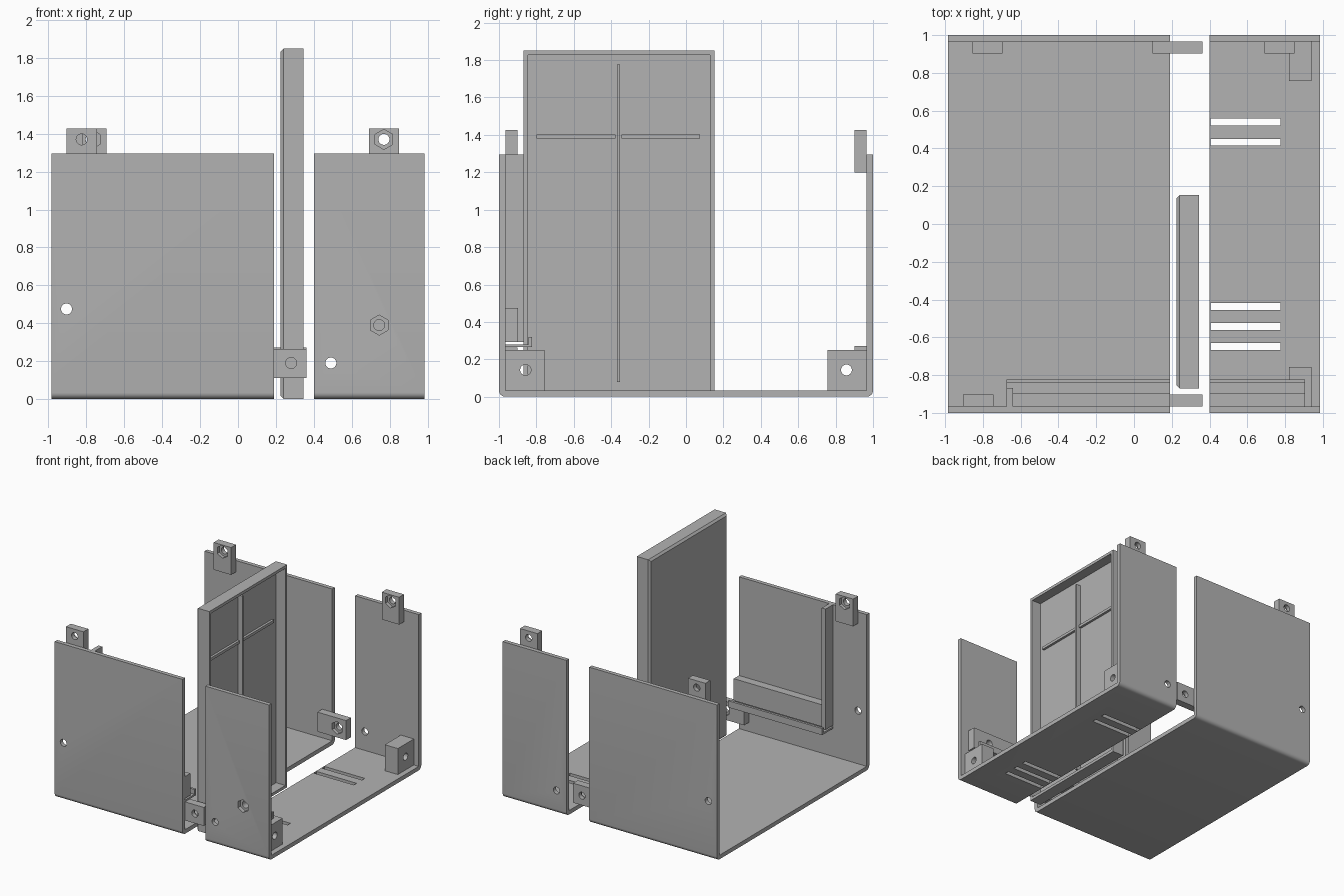
import bpy, bmesh, math
from mathutils import Matrix, Vector

if "Cube" in bpy.data.objects:
    bpy.data.objects.remove(bpy.data.objects["Cube"])

grey = bpy.data.materials.new("plain grey")
grey.use_nodes = True
grey.diffuse_color = (0.45, 0.45, 0.45, 1)
grey.node_tree.nodes["Principled BSDF"].inputs["Base Color"].default_value = (0.45, 0.45, 0.45, 1)

WALL, TOP, INNER = 0.034, 1.295, 0.966


def finish(bm, name):
    bmesh.ops.recalc_face_normals(bm, faces=bm.faces)
    mesh = bpy.data.meshes.new(name)
    bm.to_mesh(mesh)
    bm.free()
    mesh.materials.append(grey)
    ob = bpy.data.objects.new(name, mesh)
    bpy.context.collection.objects.link(ob)
    return ob


def box(name, x, y, z):
    bm = bmesh.new()
    bmesh.ops.create_cube(bm, size=1)
    for v in bm.verts:
        v.co = [(r[0] + r[1]) / 2 + c * (r[1] - r[0]) for c, r in zip(v.co, (x, y, z))]
    return finish(bm, name)


def rod(centre, axis, length, radius=0.029, sides=24):
    """Prism along x or y; six sides makes a nut pocket with points at the sides."""
    bm = bmesh.new()
    bmesh.ops.create_cone(bm, cap_ends=True, segments=sides, radius1=radius,
                          radius2=radius, depth=length)
    turn = Matrix.Rotation(math.pi / 2, 4, "X")
    if axis == "x":
        turn = Matrix.Rotation(math.pi / 2, 4, "Z") @ turn
    bmesh.ops.transform(bm, matrix=Matrix.Translation(centre) @ turn, verts=bm.verts)
    return finish(bm, "cutter")


def cut(ob, cutters):
    bpy.context.view_layer.objects.active = ob
    for c in cutters:
        c.hide_render = True
        mod = ob.modifiers.new("cut", "BOOLEAN")
        mod.operation, mod.solver, mod.object = "DIFFERENCE", "EXACT", c
        bpy.ops.object.modifier_apply(modifier=mod.name)
        bpy.data.objects.remove(c)


def smooth(ob):
    bpy.ops.object.select_all(action="DESELECT")
    ob.select_set(True)
    bpy.context.view_layer.objects.active = ob
    bpy.ops.object.shade_smooth_by_angle(angle=math.radians(30))


def shell(name, x0, x1):
    """U-shaped tray with rounded lower outside corners."""
    r = 0.034
    arc = [(1 - r + r * math.sin(a), r - r * math.cos(a))
           for a in (math.pi / 2 * i / 6 for i in range(7))]
    half = arc + [(1, TOP), (INNER, TOP), (INNER, WALL)]
    profile = half + [(-y, z) for y, z in reversed(half)]
    bm = bmesh.new()
    face = bm.faces.new([bm.verts.new((x0, y, z)) for y, z in profile])
    ext = bmesh.ops.extrude_face_region(bm, geom=[face])["geom"]
    bmesh.ops.translate(bm, vec=(x1 - x0, 0, 0),
                        verts=[g for g in ext if isinstance(g, bmesh.types.BMVert)])
    return finish(bm, name)


# Outer trays with screw holes through both walls
large = shell("large_tray", -0.985, 0.19)
cut(large, [rod((-0.905, 0, 0.475), "y", 3)])
small = shell("small_tray", 0.4, 0.985)
slots = [box("cutter", (0.405, 0.775), (y - 0.018, y + 0.018), (-0.1, 0.1))
         for y in (0.54, 0.433, -0.437, -0.542, -0.648)]
cut(small, [rod((0.49, 0, 0.19), "y", 3)] + slots)

# Card guides along the front wall: bar, shelf and lip
NUT = (0.745, -0.985, 0.39)
for side, x0, x1, xb in (("large", -0.675, 0.19, -0.64), ("small", 0.4, 0.905, 0.4)):
    bar = box(side + "_guide_bar", (xb, x1), (-INNER, -0.897), (0.293, 0.475))
    if side == "small":
        for part in (small, bar):
            cut(part, [rod((NUT[0], -0.94, NUT[2]), "y", 0.2)])
        cut(small, [rod(NUT, "y", 0.1, 0.053, 6)])
        smooth(bar)
    box(side + "_guide_shelf", (x0, x1), (-INNER, -0.843), (0.265, 0.28))
    box(side + "_guide_lip", (x0, x1), (-0.843, -0.823), (0.265, 0.32))
box("upright_guide", (-0.675, -0.64), (-INNER, -0.868), (0.293, TOP))
smooth(large)
smooth(small)


# Screw tabs with nut pockets on the inside face
def tab(name, x, z, hole, s):
    ob = box(name, x, sorted((s * INNER, s * 0.902)), z)
    cut(ob, [rod((hole[0], s * 0.93, hole[1]), "y", 0.3),
             rod((hole[0], s * 0.9, hole[1]), "y", 0.06, 0.053, 6)])
    smooth(ob)


for name, cx, s in (("front_top_tab", -0.825, -1), ("back_right_top_tab", -0.775, 1),
                    ("back_left_top_tab", 0.77, 1)):
    tab(name, (cx - 0.08, cx + 0.08), (1.2, 1.427), (cx, 1.37), s)
for name, s in (("front_joining_tab", -1), ("back_joining_tab", 1)):
    tab(name, (0.097, 0.362), (0.11, 0.272 if s > 0 else 0.264), (0.28, 0.19), s)

# Corner screw blocks on the small tray floor
for name, s in (("front_corner_block", -1), ("back_corner_block", 1)):
    block = box(name, (0.82, 0.94), sorted((s * INNER, s * 0.756)), (WALL, 0.25))
    cut(block, [rod((0.88, s * 0.858, 0.143), "x", 0.4),
                rod((0.82, s * 0.858, 0.143), "x", 0.08, 0.053, 6)])
    smooth(block)

# End panel: chamfered outside, recessed inside
panel = box("end_panel", (0.225, 0.345), (-0.87, 0.153), (0, 1.85))
bm = bmesh.new()
bm.from_mesh(panel.data)
outer = min(bm.faces, key=lambda f: f.calc_center_median().x)
bmesh.ops.bevel(bm, geom=list(outer.edges), offset=0.016, segments=1, affect="EDGES")
inner = max(bm.faces, key=lambda f: f.calc_center_median().x)
bmesh.ops.inset_region(bm, faces=[inner], thickness=0.034)
hollow = bmesh.ops.extrude_face_region(bm, geom=[inner])["geom"]
bmesh.ops.translate(bm, vec=Vector((-0.085, 0, 0)),
                    verts=[g for g in hollow if isinstance(g, bmesh.types.BMVert)])
if inner.is_valid:
    bmesh.ops.delete(bm, geom=[inner], context="FACES_ONLY")
bmesh.ops.recalc_face_normals(bm, faces=bm.faces)
bm.to_mesh(panel.data)
bm.free()

# Stiffening ribs inside the panel
box("upright_rib", (0.26, 0.3), (-0.37, -0.353), (0.08, 1.775))
for name, y in (("front_rib", (-0.8, -0.378)), ("back_rib", (-0.345, 0.075))):
    box(name, (0.26, 0.28), y, (1.38, 1.403))
